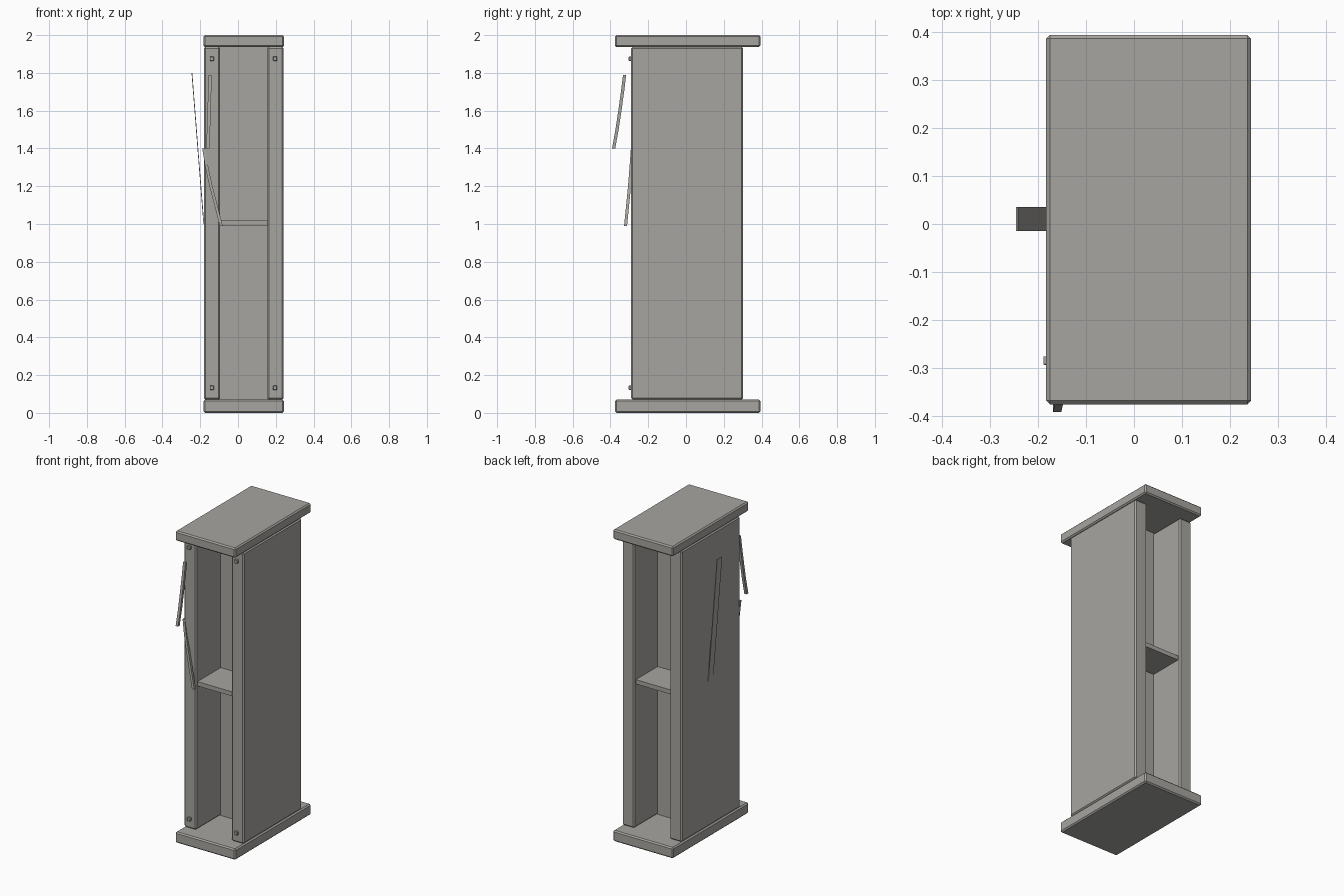
import bpy, bmesh
from mathutils import Vector

if "Cube" in bpy.data.objects:
    bpy.data.objects.remove(bpy.data.objects["Cube"])

mat = bpy.data.materials.new("warm grey")
mat.diffuse_color = (0.385, 0.378, 0.352, 1)
mat.use_nodes = True
mat.node_tree.nodes["Principled BSDF"].inputs["Base Color"].default_value = mat.diffuse_color


def finish(name, bm):
    bmesh.ops.recalc_face_normals(bm, faces=bm.faces)
    me = bpy.data.meshes.new(name)
    bm.to_mesh(me)
    bm.free()
    me.materials.append(mat)
    ob = bpy.data.objects.new(name, me)
    bpy.context.collection.objects.link(ob)
    return ob


def box(name, lo, hi, bevel=0.0):
    """Axis-aligned box from two corners, with an optional chamfer."""
    lo, hi = Vector(lo), Vector(hi)
    bm = bmesh.new()
    bmesh.ops.create_cube(bm, size=1)
    bmesh.ops.scale(bm, vec=hi - lo, verts=bm.verts)
    bmesh.ops.translate(bm, vec=(lo + hi) / 2, verts=bm.verts)
    ob = finish(name, bm)
    if bevel:
        mod = ob.modifiers.new("chamfer", 'BEVEL')
        mod.width = bevel
        mod.segments = 1
    return ob


def strip(name, path, wx, wy):
    """Rectangular section swept along a path that runs mostly along z."""
    bm = bmesh.new()
    rings = [[bm.verts.new((x + sx * wx / 2, y + sy * wy / 2, z))
              for sx, sy in ((-1, -1), (1, -1), (1, 1), (-1, 1))]
             for x, y, z in path]
    for a, b in zip(rings, rings[1:]):
        for i in range(4):
            j = (i + 1) % 4
            bm.faces.new((a[i], a[j], b[j], b[i]))
    bm.faces.new(rings[0])
    bm.faces.new(rings[-1])
    return finish(name, bm)


# Base and top slabs
box("base_slab", (-0.183, -0.376, 0), (0.244, 0.394, 0.07), 0.008)
box("top_slab", (-0.183, -0.376, 1.937), (0.244, 0.394, 2), 0.008)

# Side walls, with a square peg near the top and bottom of each front edge
for side, x0, peg_x in (("left", -0.181, -0.138), ("right", 0.156, 0.196)):
    box(side + "_wall", (x0, -0.29, 0.07), (x0 + 0.086, 0.302, 1.937), 0.008)
    for level, z in (("lower", 0.133), ("upper", 1.875)):
        box(f"{side}_{level}_peg", (peg_x - 0.011, -0.304, z - 0.011),
            (peg_x + 0.011, -0.28, z + 0.011), 0.002)

# Divider across the middle and the shelf passing through it
box("middle_divider", (-0.097, -0.04, 0.065), (0.158, 0.064, 1.94))
box("shelf", (-0.097, -0.275, 0.99), (0.158, 0.285, 1.018))

# Loose splinters peeling off the front
strip("upper_splinter", [(-0.148, -0.325, 1.79), (-0.150, -0.336, 1.70),
                         (-0.153, -0.350, 1.60), (-0.156, -0.365, 1.50),
                         (-0.160, -0.383, 1.40)], 0.017, 0.017)
strip("lower_splinter", [(-0.181, -0.284, 1.40), (-0.165, -0.291, 1.30),
                         (-0.143, -0.299, 1.20), (-0.117, -0.309, 1.10),
                         (-0.089, -0.320, 0.99)], 0.016, 0.016)

# Thin flake lifting from the left wall
strip("wall_flake", [(-0.244, 0.01, 1.80), (-0.181, 0.01, 1.00)], 0.004, 0.05)
